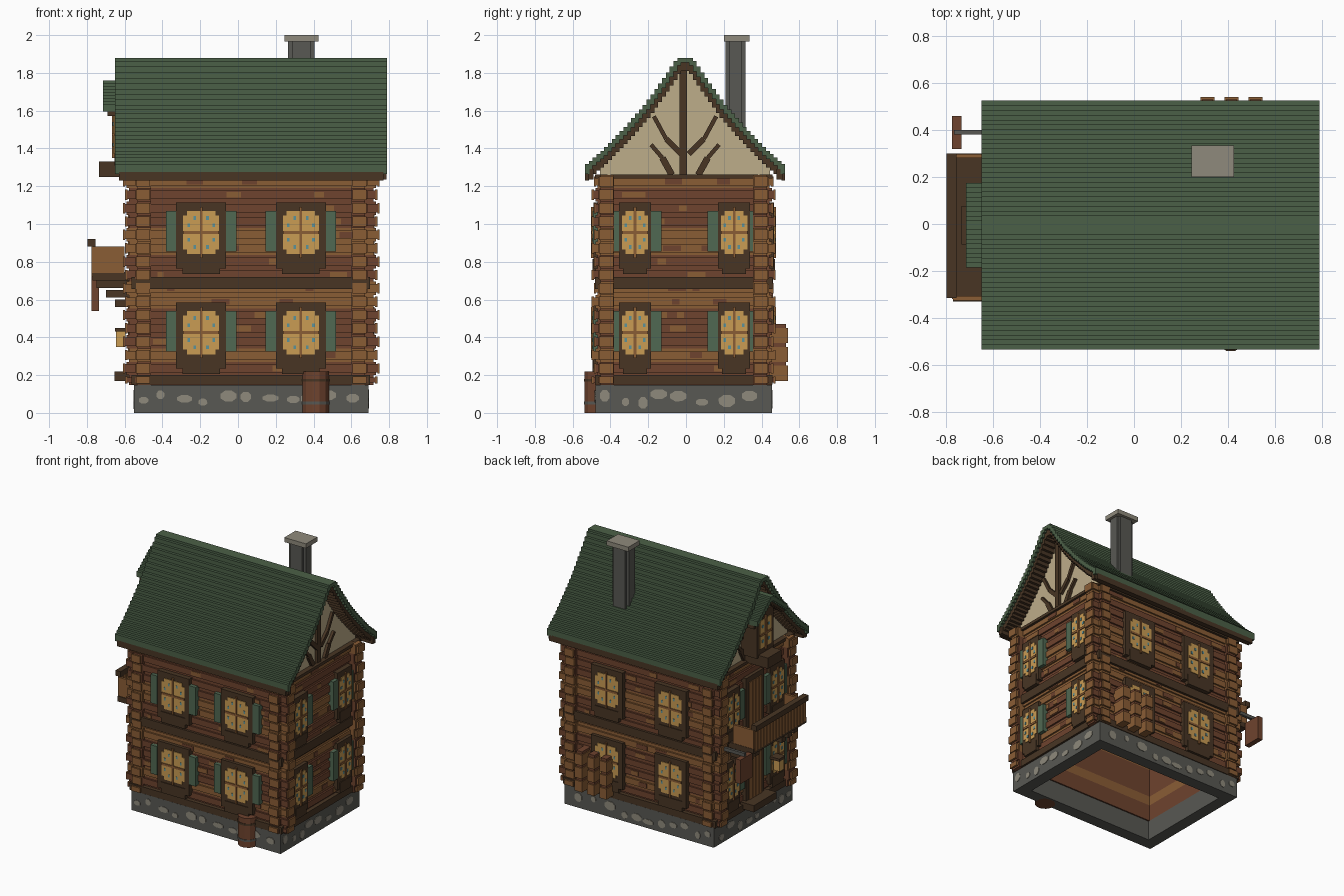
import bpy, bmesh, math, random

random.seed(4)
if "Cube" in bpy.data.objects:
    bpy.data.objects.remove(bpy.data.objects["Cube"])

COLOURS = {
    "roof_green": (75, 96, 71), "shutter_green": (80, 104, 82),
    "light_wood": (138, 93, 53), "red_wood": (110, 67, 46),
    "dark_wood": (72, 53, 36), "plaster": (190, 173, 138),
    "window_glow": (202, 156, 84), "glass_blue": (92, 146, 154),
    "dark_stone": (88, 88, 83), "pale_stone": (143, 138, 124)}
NAMES = list(COLOURS)
GREEN, SHUTTER, LIGHT, RED, DARK, CREAM, GLOW, BLUE, STONE, PALE = range(10)


def linear(c):
    c /= 255
    return c / 12.92 if c < 0.04045 else ((c + 0.055) / 1.055) ** 2.4


MATS = []
for name, rgb in COLOURS.items():
    mat = bpy.data.materials.new(name)
    mat.use_nodes = True
    colour = [linear(c) for c in rgb] + [1]
    mat.diffuse_color = colour
    mat.node_tree.nodes["Principled BSDF"].inputs["Base Color"].default_value = colour
    MATS.append(mat)


def finish(name, bm):
    bmesh.ops.recalc_face_normals(bm, faces=bm.faces[:])
    mesh = bpy.data.meshes.new(name)
    bm.to_mesh(mesh)
    bm.free()
    for m in MATS:
        mesh.materials.append(m)
    bpy.context.collection.objects.link(bpy.data.objects.new(name, mesh))


def prism(bm, axis, pts, a, b, mat):
    """Extrude a 2D outline along x, y or z from a to b."""
    put = {"x": lambda p, t: (t, *p), "y": lambda p, t: (p[0], t, p[1]),
           "z": lambda p, t: (*p, t)}[axis]
    rings = [[bm.verts.new(put(p, t)) for p in pts] for t in (a, b)]
    n = len(pts)
    faces = [bm.faces.new(r) for r in rings]
    for i in range(n):
        j = (i + 1) % n
        faces.append(bm.faces.new((rings[0][i], rings[0][j], rings[1][j], rings[1][i])))
    for f in faces:
        f.material_index = mat


def box(bm, x, y, z, mat):
    prism(bm, "z", [(x[0], y[0]), (x[1], y[0]), (x[1], y[1]), (x[0], y[1])], *z, mat)


# Wall planes: axis normal to the wall, plane position, outward sign
SIDES = {"front": ("y", -0.465, -1), "back": ("y", 0.44, 1),
         "right": ("x", 0.685, 1), "left": ("x", -0.545, -1)}


def plate(bm, side, u, z, d, mat):
    """Box on a wall: u along the wall, d outward from its plane."""
    axis, plane, s = SIDES[side]
    depth = sorted((plane + s * d[0], plane + s * d[1]))
    box(bm, *((u, depth) if axis == "y" else (depth, u)), z, mat)


# Foundation ring with inset pale stones
bm = bmesh.new()
X0, X1, Y0, Y1 = -0.55, 0.69, -0.48, 0.455
for y in ((Y0, Y0 + 0.09), (Y1 - 0.09, Y1)):
    box(bm, (X0, X1), y, (0, 0.148), STONE)
for x in ((X0, X0 + 0.09), (X1 - 0.09, X1)):
    box(bm, x, (Y0 + 0.09, Y1 - 0.09), (0, 0.148), STONE)
for axis, plane, s, lo, hi in (("y", Y0, -1, X0, X1), ("y", Y1, 1, X0, X1),
                               ("x", X0, -1, Y0, Y1), ("x", X1, 1, Y0, Y1)):
    u = lo + 0.05
    while u < hi - 0.05:
        w, h = random.uniform(0.02, 0.05), random.uniform(0.018, 0.035)
        zc = random.uniform(0.045, 0.1)
        pts = [(u + w * math.cos(k * math.pi / 4 + 0.4), zc + h * math.sin(k * math.pi / 4 + 0.4))
               for k in range(8)]
        prism(bm, axis, pts, plane, plane + s * 0.004, PALE)
        u += random.uniform(0.08, 0.14)
finish("foundation", bm)

# Log walls: stacked rows with crossing ends at the corners
bm = bmesh.new()
ROW, BASE = 0.0707, 0.2
LIGHT_ROWS = {1, 5, 6, 9, 10, 14}
for i in range(-1, 15):
    z0 = BASE + i * ROW if i >= 0 else 0.148
    z1 = BASE + (i + 1) * ROW
    mat = LIGHT if i in LIGHT_ROWS else RED
    out = 0.012 * (i % 2)
    for side, (axis, plane, s) in SIDES.items():
        lo, hi = (-0.61 + out, 0.75 - out) if axis == "y" else (-0.488 - out, 0.463 + out)
        plate(bm, side, (lo + 0.02, hi - 0.02), (z0, z1), (-0.085, -0.012), mat)
        plate(bm, side, (lo + 0.01, hi - 0.01), (z0 + 0.013, z1 - 0.013), (-0.075, 0), mat)
        for e in (lo, hi - 0.012):
            plate(bm, side, (e, e + 0.012), (z0 + 0.008, z1 - 0.008), (-0.08, -0.005), LIGHT)
        for k in range(2):
            u = random.uniform(lo + 0.15, hi - 0.2)
            plate(bm, side, (u, u + random.uniform(0.03, 0.1)), (z0 + 0.02, z1 - 0.02),
                  (0, 0.003), LIGHT + RED - mat)
finish("log_walls", bm)

# Dark belts around each storey and the floors behind them
bm = bmesh.new()
for z in ((0.15, 0.2), (0.655, 0.72), (1.24, 1.262)):
    for side, (axis, plane, s) in SIDES.items():
        u = (-0.565, 0.7) if axis == "y" else (-0.4, 0.38)
        plate(bm, side, u, z, (-0.05, 0.018), DARK)
for z in (0.68, 1.25):
    box(bm, (-0.5, 0.64), (-0.42, 0.4), (z, z + 0.01), DARK)
finish("storey_belts", bm)


def window(bm, side, c, w, gw, z0, shutters=True):
    """Frame, notched glowing glass, glazing bars, blue glints and shutters."""
    plate(bm, side, (c - w, c + w), (z0, z0 + 0.35), (-0.02, 0.025), DARK)
    plate(bm, side, (c - w * 0.75, c + w * 0.75), (z0 - 0.03, z0 + 0.05), (-0.02, 0.03), DARK)
    a, b = z0 + 0.075, z0 + 0.305
    zc = (a + b) / 2
    plate(bm, side, (c - gw, c + gw), (a + 0.025, b - 0.025), (0, 0.03), GLOW)
    plate(bm, side, (c - gw + 0.02, c + gw - 0.02), (a, b), (0, 0.03), GLOW)
    plate(bm, side, (c - 0.007, c + 0.007), (a - 0.02, b + 0.02), (0, 0.037), LIGHT)
    plate(bm, side, (c - gw, c + gw), (zc - 0.008, zc + 0.008), (0, 0.036), LIGHT)
    for su in (-1, 1):
        for sz in (-1, 1):
            for k in (0.35, 0.7):
                u, z = c + su * gw * k, zc + sz * 0.11 * (1.05 - k)
                plate(bm, side, (u - 0.007, u + 0.007), (z - 0.01, z + 0.01), (0, 0.033), BLUE)
        if shutters:
            u = sorted((c + su * w, c + su * (w + 0.055)))
            plate(bm, side, u, (a + 0.015, b), (-0.02, 0.028), SHUTTER)


# Windows on every storey and wall
for side in SIDES:
    bm = bmesh.new()
    for z in (0.235, 0.765):
        if side in ("front", "back"):
            for c in (-0.195, 0.333):
                window(bm, side, c, 0.132, 0.095, z, side == "front")
        else:
            for c in (-0.27, 0.255):
                window(bm, side, c, 0.085, 0.07, z)
    finish(side + "_windows", bm)

# Doors on the balcony side, with step and lantern
bm = bmesh.new()
for z in (0.16, 0.72):
    plate(bm, "left", (-0.11, 0.1), (z, z + 0.42), (-0.02, 0.025), DARK)
    for k in range(4):
        u = -0.08 + k * 0.038
        plate(bm, "left", (u, u + 0.034), (z + 0.02, z + 0.38), (0, 0.032), LIGHT)
plate(bm, "left", (-0.14, 0.13), (0.17, 0.22), (0, 0.11), DARK)
plate(bm, "left", (-0.24, -0.19), (0.35, 0.43), (0.05, 0.1), GLOW)
plate(bm, "left", (-0.25, -0.18), (0.43, 0.45), (0, 0.105), DARK)
finish("doors_and_lantern", bm)

# Balcony with slatted railing and stepped brackets
bm = bmesh.new()
box(bm, (-0.77, -0.54), (-0.33, 0.3), (0.7, 0.74), DARK)
for y in (-0.325, 0.28):
    box(bm, (-0.77, -0.6), (y, y + 0.018), (0.74, 0.88), LIGHT)
for k in range(17):
    y = -0.32 + k * 0.036
    box(bm, (-0.775, -0.755), (y, y + 0.03), (0.72, 0.88), LIGHT)
box(bm, (-0.798, -0.755), (-0.315, 0.3), (0.88, 0.92), DARK)
for y in (-0.26, 0.2):
    for k in range(3):
        box(bm, (-0.75 + k * 0.05, -0.54), (y, y + 0.05), (0.66 - k * 0.05, 0.7 - k * 0.05), DARK)
finish("balcony", bm)

# Hanging sign board, blank
bm = bmesh.new()
box(bm, (-0.775, -0.735), (0.32, 0.46), (0.54, 0.72), RED)
box(bm, (-0.765, -0.53), (0.38, 0.4), (0.72, 0.745), STONE)
finish("hanging_sign", bm)

# Stepped roof with dark underlay
PROFILE = [(0.0, 1.88), (0.03, 1.88), (0.1, 1.775), (0.2, 1.635), (0.3, 1.52), (0.43, 1.385), (0.53, 1.30)]
YC = -0.005


def roof_z(d):
    for (a, za), (b, zb) in zip(PROFILE, PROFILE[1:]):
        if d <= b:
            return za + (zb - za) * (d - a) / (b - a)
    return PROFILE[-1][1]


bm = bmesh.new()
N = 26
W = 0.53 / N
for i in range(N):
    d0, d1 = i * W, (i + 1) * W
    top, low = roof_z(d0), roof_z(d1) - 0.025
    for s in (-1, 1):
        y = sorted((YC + s * d0, YC + s * d1))
        box(bm, (-0.65, 0.79), y, (low, top), GREEN)
        box(bm, (-0.63, 0.77), y, (low - 0.045, low), DARK)
for s in (-1, 1):
    y = sorted((YC + s * 0.505, YC + s * 0.53))
    box(bm, (-0.65, 0.79), y, (1.265, 1.31), GREEN)
    y = sorted((YC + s * 0.485, YC + s * 0.515))
    box(bm, (-0.63, 0.785), y, (1.235, 1.29), DARK)
finish("roof", bm)


def bar(bm, x, p, q, w):
    dy, dz = q[0] - p[0], q[1] - p[1]
    n = w / 2 / math.hypot(dy, dz)
    o = (-dz * n, dy * n)
    prism(bm, "x", [(p[0] + o[0], p[1] + o[1]), (q[0] + o[0], q[1] + o[1]),
                    (q[0] - o[0], q[1] - o[1]), (p[0] - o[0], p[1] - o[1])], *x, DARK)


# Plastered gables with timber braces
for name, x, t in (("right_gable", (0.63, 0.665), (0.66, 0.685)),
                   ("left_gable", (-0.525, -0.49), (-0.545, -0.52))):
    bm = bmesh.new()
    ds = [0.45, 0.3, 0.2, 0.1, 0.03]
    half = [(d, roof_z(d) - 0.06) for d in ds]
    outline = [(0.45, 1.25)] + half
    pts = [(YC + d, z) for d, z in outline] + [(YC - d, z) for d, z in reversed(outline)]
    prism(bm, "x", pts, *x, CREAM)
    bar(bm, t, (YC - 0.01, 1.26), (YC - 0.01, 1.82), 0.04)
    for s in (-1, 1):
        for p, q, w in (((0.02, 1.37), (0.1, 1.45), 0.03), ((0.1, 1.45), (0.165, 1.57), 0.022),
                        ((0.07, 1.26), (0.12, 1.35), 0.035), ((0.12, 1.35), (0.18, 1.42), 0.022)):
            bar(bm, t, (YC + s * p[0], p[1]), (YC + s * q[0], q[1]), w)
    finish(name, bm)

# Attic bay window with its own stepped roof and planter
bm = bmesh.new()
box(bm, (-0.655, -0.5), (-0.105, 0.095), (1.31, 1.64), DARK)
box(bm, (-0.66, -0.6), (-0.07, 0.06), (1.37, 1.58), GLOW)
box(bm, (-0.668, -0.6), (-0.012, 0.002), (1.35, 1.6), LIGHT)
box(bm, (-0.667, -0.6), (-0.075, 0.065), (1.465, 1.48), LIGHT)
for y in (-0.04, 0.03):
    for z in (1.42, 1.53):
        box(bm, (-0.664, -0.6), (y - 0.008, y + 0.008), (z - 0.01, z + 0.01), BLUE)
box(bm, (-0.735, -0.53), (-0.087, 0.077), (1.25, 1.33), DARK)
for i in range(9):
    for s in (-1, 1):
        y = sorted((YC + s * i * 0.02, YC + s * (i + 1) * 0.02))
        top = 1.76 - i * 0.0155
        box(bm, (-0.715, -0.5), y, (top - 0.04, top), GREEN)
        box(bm, (-0.69, -0.5), y, (top - 0.065, top - 0.04), DARK)
finish("attic_bay", bm)

# Chimney with fluted corners and a cap
bm = bmesh.new()
box(bm, (0.265, 0.405), (0.228, 0.297), (1.4, 1.966), STONE)
box(bm, (0.285, 0.385), (0.21, 0.315), (1.4, 1.966), STONE)
box(bm, (0.245, 0.425), (0.2, 0.335), (1.966, 2.0), PALE)
finish("chimney", bm)

# Stacked firewood against the back wall
bm = bmesh.new()
for x in (0.283, 0.385, 0.487):
    for z in (0.17, 0.27, 0.37):
        box(bm, (x, x + 0.06), (0.43, 0.54), (z, z + 0.08), LIGHT)
        box(bm, (x + 0.006, x + 0.054), (0.43, 0.53), (z + 0.08, z + 0.1), RED)
finish("firewood", bm)

# Barrel by the front wall
bm = bmesh.new()
for r, z, mat in ((0.072, (0, 0.22), RED), (0.075, (0.045, 0.06), STONE), (0.075, (0.165, 0.18), DARK)):
    pts = [(0.412 + r * math.cos((k + 0.5) * math.pi / 6), -0.467 + r * math.sin((k + 0.5) * math.pi / 6))
           for k in range(12)]
    prism(bm, "z", pts, *z, mat)
finish("barrel", bm)
